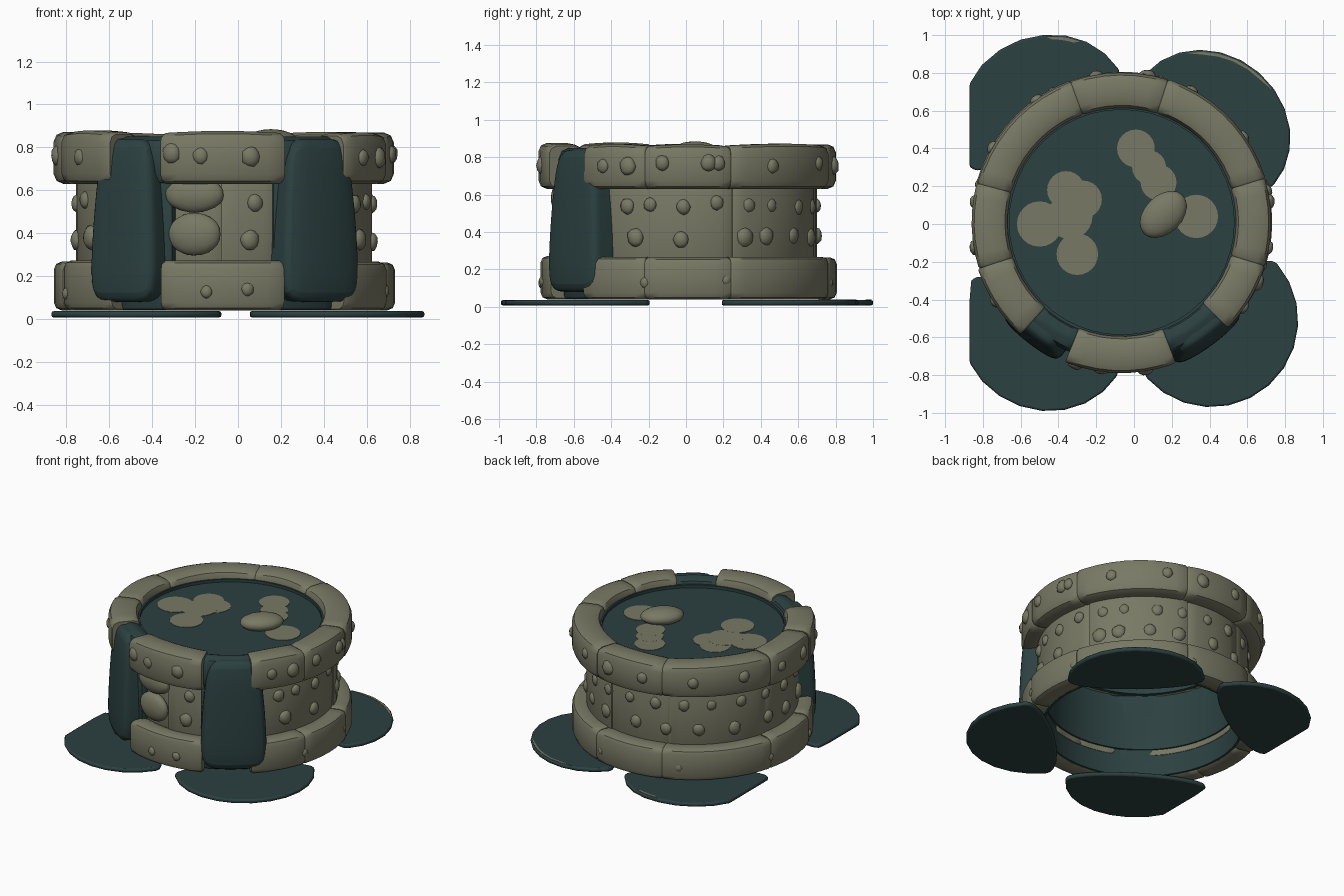
import bpy, bmesh, math, random
from math import sin, cos, radians, pi
from mathutils import Vector, Matrix

random.seed(4)
if "Cube" in bpy.data.objects:
    bpy.data.objects.remove(bpy.data.objects["Cube"], do_unlink=True)

CX, CY = -0.065, 0.01   # axis of the round wall


def material(name, rgb):
    m = bpy.data.materials.new(name)
    m.use_nodes = True
    m.diffuse_color = (*rgb, 1)
    m.node_tree.nodes["Principled BSDF"].inputs["Base Color"].default_value = (*rgb, 1)
    return m


STONE = material("olive stone", (0.19, 0.19, 0.13))
TEAL = material("dark teal", (0.025, 0.052, 0.052))


def finish(bm, name, mat, angle=40):
    bmesh.ops.recalc_face_normals(bm, faces=bm.faces)
    me = bpy.data.meshes.new(name)
    bm.to_mesh(me)
    bm.free()
    me.materials.append(mat)
    ob = bpy.data.objects.new(name, me)
    bpy.context.collection.objects.link(ob)
    bpy.ops.object.select_all(action='DESELECT')
    ob.select_set(True)
    bpy.context.view_layer.objects.active = ob
    bpy.ops.object.shade_smooth_by_angle(angle=radians(angle))
    return ob


def polar(r, deg, z):
    a = radians(deg)
    return Vector((CX + r * cos(a), CY + r * sin(a), z))


def rounded(r0, r1, z0, z1, c):
    """Rectangular cross-section with softened corners."""
    k = c * 0.3
    return [(r0 + c, z0), (r1 - c, z0), (r1 - k, z0 + k), (r1, z0 + c), (r1, z1 - c),
            (r1 - k, z1 - k), (r1 - c, z1), (r0 + c, z1), (r0 + k, z1 - k), (r0, z1 - c),
            (r0, z0 + c), (r0 + k, z0 + k)]


def arc(name, profile, a0, a1, mat, crown=0.0):
    """Sweep a cross-section around the axis, with slightly shrunken ends."""
    bm = bmesh.new()
    n = max(3, round((a1 - a0) / 6))
    e = min(0.9, (a1 - a0) / 8)
    stops = [(a0, 0.94), (a0 + e, 1)]
    stops += [(a0 + (a1 - a0) * i / n, 1) for i in range(1, n)]
    stops += [(a1 - e, 1), (a1, 0.94)]
    mr = sum(p[0] for p in profile) / len(profile)
    mz = sum(p[1] for p in profile) / len(profile)
    rows = []
    for a, s in stops:
        lift = crown * sin(pi * (a - a0) / (a1 - a0))
        rows.append([bm.verts.new(polar(mr + (r - mr) * s, a, mz + (z - mz) * s + (lift if z > mz else 0)))
                     for r, z in profile])
    m = len(profile)
    for p, q in zip(rows, rows[1:]):
        for i in range(m):
            bm.faces.new((p[i], p[(i + 1) % m], q[(i + 1) % m], q[i]))
    bm.faces.new(rows[0])
    bm.faces.new(rows[-1])
    return finish(bm, name, mat)


def tube(name, r0, r1, z0, z1, mat, n=48):
    bm = bmesh.new()
    prof = [(r0, z0), (r1, z0), (r1, z1), (r0, z1)]
    rows = [[bm.verts.new(polar(r, 360 * i / n, z)) for r, z in prof] for i in range(n)]
    for k in range(n):
        p, q = rows[k], rows[(k + 1) % n]
        for i in range(4):
            bm.faces.new((p[i], p[(i + 1) % 4], q[(i + 1) % 4], q[i]))
    return finish(bm, name, mat)


def plate(name, points, z0, z1, mat):
    bm = bmesh.new()
    f = bm.faces.new([bm.verts.new((x, y, z0)) for x, y in points])
    ext = bmesh.ops.extrude_face_region(bm, geom=[f])
    bmesh.ops.translate(bm, vec=(0, 0, z1 - z0), verts=[v for v in ext["geom"] if isinstance(v, bmesh.types.BMVert)])
    return finish(bm, name, mat)


def circle(x, y, r, n=24):
    return [(x + r * cos(2 * pi * i / n), y + r * sin(2 * pi * i / n)) for i in range(n)]


# Capstone and footing blocks, leaving two gaps at the front
BLOCKS = [(-45, -17), (-17, 17), (17, 72), (72, 110), (110, 165), (165, 198), (198, 228), (248, 291)]
for i, (a, b) in enumerate(BLOCKS):
    d = random.uniform(-0.008, 0.004)
    arc(f"cap_block_{i}", rounded(0.605, 0.798 + d, 0.63, 0.865 + d, 0.045), a, b, STONE, 0.01)
    arc(f"footing_block_{i}", rounded(0.655, 0.79 - d, 0.04, 0.27 + d, 0.035), a, b, STONE)

# Wall panels, with a recess at the front for the loose stones
for i, (a, b, r) in enumerate([(-45, 20, 0.69), (20, 75, 0.7), (75, 112, 0.69), (112, 168, 0.695),
                               (168, 228, 0.69), (269, 291, 0.695), (247, 269, 0.665)]):
    arc(f"wall_panel_{i}", rounded(0.643, r, 0.2, 0.7, 0.008), a, b, STONE)

# Inner linings, stepped like the wall, filled gaps and the round top
tube("footing_lining", 0.648, 0.665, 0.05, 0.26, TEAL)
tube("wall_lining", 0.632, 0.65, 0.24, 0.68, TEAL)
tube("cap_lining", 0.595, 0.62, 0.64, 0.815, TEAL)
for i, (a, b) in enumerate([(226, 250), (289, 317)]):
    arc(f"gap_filler_{i}", rounded(0.65, 0.71, 0.04, 0.7, 0.02), a, b, TEAL)
    arc(f"gap_top_{i}", rounded(0.6, 0.74, 0.62, 0.85, 0.06), a, b, TEAL)
plate("top_disc", circle(CX, CY, 0.6, 48), 0.77, 0.795, TEAL)

# Bare stone showing through the lining
arc("lining_joint", rounded(0.629, 0.64, 0.28, 0.66, 0.002), -32, -29, STONE)
arc("lining_patch", rounded(0.629, 0.64, 0.25, 0.34, 0.002), -14, 4, STONE)

# Patches on the top
PATCHES = [(-0.36, 0.18, 0.1), (-0.27, 0.13, 0.1), (-0.5, 0, 0.12), (-0.34, 0.04, 0.12),
           (-0.3, -0.16, 0.11), (0.01, 0.4, 0.1), (0.08, 0.3, 0.09), (0.13, 0.22, 0.095), (0.33, 0.04, 0.115)]
for i, (x, y, r) in enumerate(PATCHES):
    plate(f"top_patch_{i}", circle(x, y, r), 0.794, 0.797 + i * 0.0002, STONE)


def pebble(name, pos, size, deg, rough, sub=2):
    """Irregular stone; size is radial, tangential, vertical."""
    bm = bmesh.new()
    bmesh.ops.create_icosphere(bm, subdivisions=sub, radius=1)
    for v in bm.verts:
        v.co *= 1 + random.uniform(-rough, rough)
    bm.transform(Matrix.Translation(pos) @ Matrix.Rotation(radians(deg), 4, 'Z') @ Matrix.Diagonal((*size, 1)))
    return finish(bm, name, STONE, 50)


pebble("top_stone", (0.155, 0.05, 0.83), (0.145, 0.1, 0.055), 45, 0.01, 3)

# Studs: rows of (radius, height, size, angles)
ROWS = [("cap_stud", 0.79, 0.76, 0.04, [-35, -24, -10, 8, 12, 35, 62, 80, 100, 125, 150, 172, 190, 212, 252, 262, 279]),
        ("upper_stud", 0.69, 0.545, 0.036, [-28, -17, -2, 13, 28, 40, 58, 72, 88, 104, 120, 135, 152, 168, 184, 200, 217, 282]),
        ("lower_stud", 0.69, 0.37, 0.046, [-24, -3, 26, 37, 54, 70, 92, 110, 128, 148, 170, 186, 206, 280]),
        ("footing_stud", 0.785, 0.13, 0.026, [-17, 15, 75, 118, 165, 200, 264, 278])]
for name, r, z, s, angles in ROWS:
    for i, a in enumerate(angles):
        k = s * random.uniform(0.85, 1.15)
        pebble(f"{name}_{i}", polar(r, a, z + random.uniform(-0.012, 0.012)), (k * 0.65, k, k * 1.1), a, 0.07)

# Loose stones stacked in the front recess
pebble("recess_stone_low", polar(0.69, 258.5, 0.395), (0.05, 0.125, 0.1), 258, 0.015, 3)
pebble("recess_stone_high", polar(0.69, 258.5, 0.58), (0.05, 0.14, 0.085), 258, 0.015, 3)

# Drooping leaves hung over the front gaps
for name, a, width in (("right_drape", 232, 0.38), ("left_drape", 306.5, 0.44)):
    bm = bmesh.new()
    bmesh.ops.create_cube(bm, size=1)
    bmesh.ops.subdivide_edges(bm, edges=bm.edges, cuts=2, use_grid_fill=True)
    for v in bm.verts:
        up = v.co.z + 0.5
        v.co.y *= width * (1 - 0.25 * up ** 2)
        v.co.x = v.co.x * 0.17 - 0.5 * v.co.y ** 2 - 0.04 * up ** 2
        v.co.z *= 0.76
    bm.transform(Matrix.Translation(polar(0.73, a, 0.46)) @ Matrix.Rotation(radians(a), 4, 'Z'))
    ob = finish(bm, name, TEAL, 60)
    sub = ob.modifiers.new("round", 'SUBSURF')
    sub.levels = sub.render_levels = 2

# Four flat pads on the ground: centre, outward direction, half width, outward reach,
# and the stretch of rim (in degrees) worn to bare stone
for name, x, y, dx, dy, w, out, worn in [
        ("back_right_pad", -0.475, 0.56, -0.55, 0.84, 0.47, 0.43, (122, 146)),
        ("back_left_pad", 0.4, 0.5, 0.66, 0.75, 0.45, 0.4, (35, 105)),
        ("front_left_pad", 0.41, -0.51, 0.66, -0.75, 0.46, 0.46, None),
        ("front_right_pad", -0.475, -0.55, -0.55, -0.84, 0.46, 0.43, None)]:

    def rim(deg, scale=1.0):
        c, s = cos(radians(deg)) * scale, sin(radians(deg)) * scale
        n = s * (out if s > 0 else 0.12)
        px, py = x - dy * c * w + dx * n, y + dx * c * w + dy * n
        return max(px, -0.87), max(-1, min(1, py))

    ob = plate(name, [rim(i * 15) for i in range(24)], 0.007, 0.036, TEAL)
    bev = ob.modifiers.new("soft_edge", 'BEVEL')
    bev.width = 0.01
    bev.segments = 2
    if worn:
        lo, hi = worn
        steps = [lo + (hi - lo) * i / 6 for i in range(7)]
        strip = [rim(d, 0.975) for d in steps] + [rim(d, 0.94) for d in reversed(steps[1:-1])]
        plate(name + "_worn_edge", strip, 0.034, 0.038, STONE)
